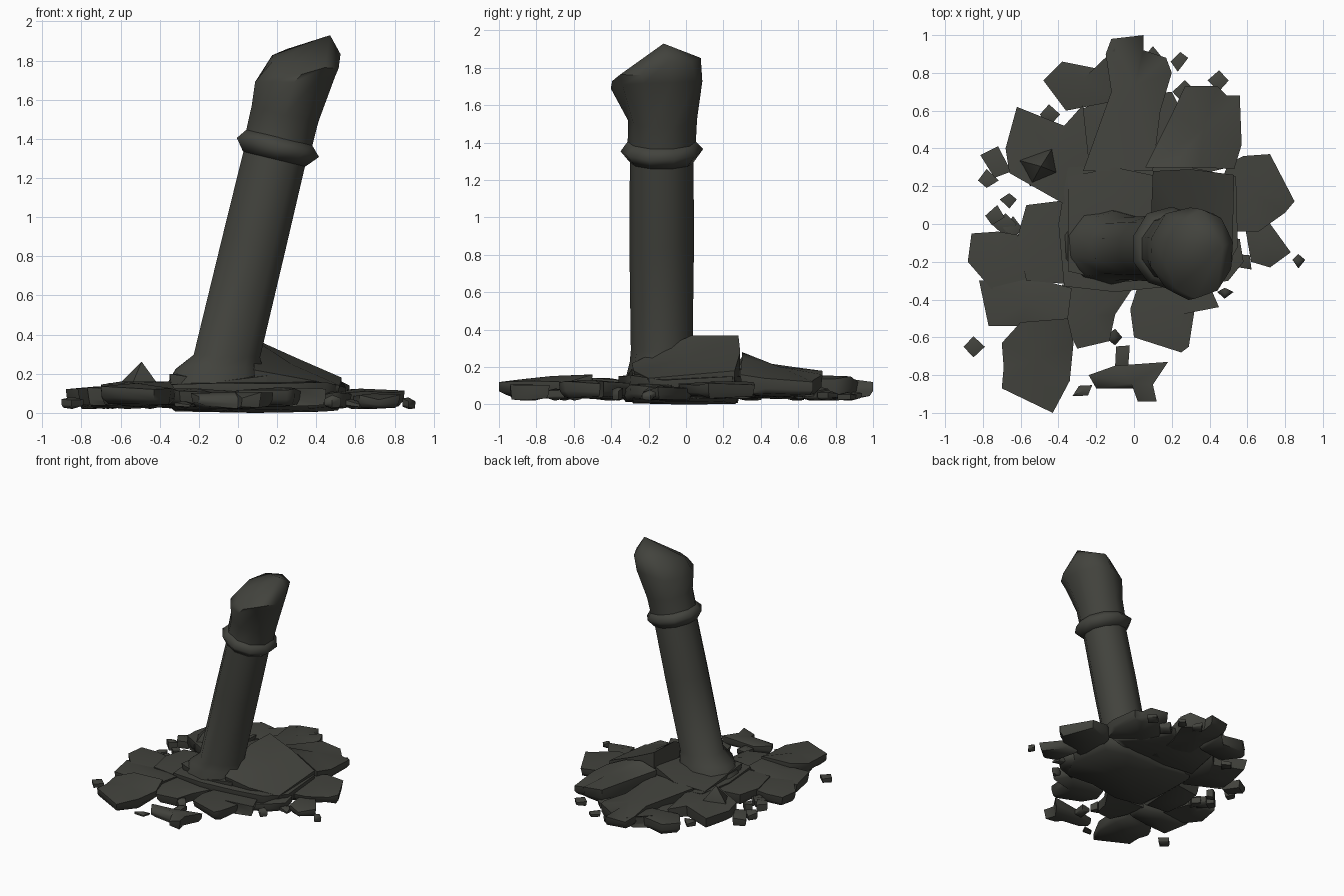
import bpy, bmesh, math, random
from mathutils import Vector

if "Cube" in bpy.data.objects:
    bpy.data.objects.remove(bpy.data.objects["Cube"])

random.seed(4)
stone = bpy.data.materials.new("dark_stone")
stone.diffuse_color = (0.055, 0.056, 0.047, 1)
stone.use_nodes = True
stone.node_tree.nodes["Principled BSDF"].inputs["Base Color"].default_value = stone.diffuse_color
stone.roughness = 0.9


def finish(bm, name, angle):
    bmesh.ops.recalc_face_normals(bm, faces=bm.faces)
    mesh = bpy.data.meshes.new(name)
    bm.to_mesh(mesh)
    bm.free()
    mesh.materials.append(stone)
    ob = bpy.data.objects.new(name, mesh)
    bpy.context.collection.objects.link(ob)
    bpy.ops.object.select_all(action='DESELECT')
    ob.select_set(True)
    bpy.context.view_layer.objects.active = ob
    bpy.ops.object.shade_smooth_by_angle(angle=math.radians(angle))
    return ob


def loft(rings, bottom, top, name, angle):
    """Skin a stack of equal rings and close both ends with fans."""
    bm = bmesh.new()
    vs = [[bm.verts.new(p) for p in r] for r in rings]
    n = len(rings[0])
    for a, b in zip(vs, vs[1:]):
        for i in range(n):
            j = (i + 1) % n
            bm.faces.new((a[i], a[j], b[j], b[i]))
    for ring, tip in ((vs[0], bottom), (vs[-1], top)):
        c = bm.verts.new(tip)
        for i in range(n):
            bm.faces.new((ring[i], ring[(i + 1) % n], c))
    return finish(bm, name, angle)


def slab(name, z0, z1, pts, lift=0.015):
    """Broken slab from a top outline; a third value overrides the height."""
    top = [Vector((p[0], p[1], p[2] if len(p) > 2 else z1 + random.uniform(-.025, .006))) for p in pts]
    c = sum(top, Vector()) / len(top)
    mid, low = [], []
    for p in top:
        k = random.uniform(0.94, 1.0)
        mid.append(Vector((c.x + (p.x - c.x) * k, c.y + (p.y - c.y) * k, z0 + (p.z - z0) * 0.45)))
        k = random.uniform(0.78, 0.95)
        low.append(Vector((c.x + (p.x - c.x) * k, c.y + (p.y - c.y) * k, z0 + random.uniform(0, .02))))
    loft([low, mid, top], (c.x, c.y, z0), (c.x, c.y, c.z + lift), name, 60)


def chip(i, x, y, r, stretch=1.0, turn=0.0):
    """Small loose stone with an irregular, sharp outline."""
    pts = []
    for k in range(4):
        a = turn + k * math.tau / 4
        d = r * random.uniform(0.75, 1.3)
        u, v = d * stretch * math.cos(a), d * math.sin(a)
        pts.append((x + u * math.cos(turn) - v * math.sin(turn), y + u * math.sin(turn) + v * math.cos(turn)))
    slab(f"chip_{i}", 0.02, random.uniform(0.06, 0.1), pts)


# Leaning shaft, collar and broken head, as rings along a tilted axis
TILT, ORIGIN, N = math.radians(13.5), Vector((0.20, -0.13, 1.36)), 10


def axis_point(u, v, t):
    return ORIGIN + Vector((u * math.cos(TILT) + t * math.sin(TILT), v, t * math.cos(TILT) - u * math.sin(TILT)))


def ring(t, ru, rv=None, cu=0, cv=0, su=0, sv=0, rough=0):
    rv, out = rv or ru, []
    for i in range(N):
        a = (i + 0.5) * math.tau / N
        k = 1 + random.uniform(-rough, rough)
        u, v = cu + ru * k * math.cos(a), cv + rv * k * math.sin(a)
        out.append(axis_point(u, v, t + su * u + sv * v + random.uniform(-rough, rough) * 0.25))
    return out


loft([ring(-1.27, 0.25, 0.21, -.03, .01, su=0.24, rough=.05), ring(-1.16, 0.22, 0.18, -.03, .01, su=0.24, rough=.05),
      ring(-1.1, 0.175, 0.165, su=0.2), ring(-0.5, 0.173), ring(-0.06, 0.17)],
     axis_point(0, 0, -1.3), axis_point(0, 0, -0.05), "shaft", 60)
loft([ring(-0.065, 0.172), ring(0.0, 0.225, rough=.03), ring(0.05, 0.18)],
     axis_point(0, 0, -0.05), axis_point(0, 0, 0.05), "collar", 100)
loft([ring(0.03, 0.182), ring(0.17, 0.18, 0.185, rough=.03),
      ring(0.36, 0.2, 0.245, 0.008, -0.018, 0.3, 0.05, rough=.04),
      ring(0.46, 0.18, 0.23, 0.035, -0.035, 0.25, 0.28, rough=.08)],
     axis_point(0, 0, 0.04), axis_point(0.13, 0.01, 0.617), "broken_head", 60)

# Central mound
slab("mound", 0.0, 0.16, [(-.37, -.33), (-.1, -.36), (.2, -.33), (.45, -.3), (.55, -.12, .13), (.54, .25, .15),
                          (.3, .3), (0, .32), (-.35, .3, .15), (-.4, 0)], 0.03)
slab("tilted_slab", 0.06, 0.3, [(.08, -.29, .22), (.3, -.28, .18), (.52, -.2, .14), (.53, .26, .18),
                                (.3, .29, .28), (.10, .28, .37), (.09, .03, .37)], 0.0)
slab("mound_shoulder", 0.05, 0.18, [(-.35, -.25, .2), (-.1, -.31, .16), (.15, -.29, .19), (.14, .25, .25),
                                    (-.1, .3, .18), (-.35, .25, .15)], 0.0)

# Large slabs around the back
slab("back_slab", 0.03, 0.15, [(-.27, .28, .17), (.1, .28, .19), (.14, .6), (.2, .8), (.17, .88), (.05, .92, .12),
                               (.05, 1.0, .12), (-.12, .98, .11), (-.15, .9), (-.12, .7)])
slab("back_right_slab", 0.04, 0.16, [(.06, .3, .24), (.2, .3, .28), (.35, .3, .25), (.53, .29, .16), (.57, .42, .14),
                                     (.56, .68, .12), (.49, .68, .13), (.44, .73, .16), (.27, .73, .18), (.2, .58, .2)])
slab("back_left_slab", 0.03, 0.15, [(-.36, .1), (-.66, .27), (-.68, .4), (-.62, .62), (-.37, .52), (-.27, .63),
                                    (-.24, .35), (-.27, .12)])
slab("left_spike", 0.06, 0.13, [(-.62, .34), (-.55, .2), (-.38, .26), (-.42, .42)], 0.14)
slab("back_left_block", 0.02, 0.12, [(-.48, .76), (-.38, .86), (-.18, .82), (-.1, .93), (-.1, .65), (-.36, .6)])
slab("back_gap_fill", 0.03, 0.1, [(-.35, .3), (-.3, .6), (-.15, .66), (.2, .7), (.3, .5), (.5, .3), (.1, .2)])

# Right side slabs
slab("right_slab", 0.03, 0.12, [(.45, .2), (.5, .32), (.58, .36), (.72, .37), (.85, .12), (.8, .06),
                                (.66, -.04), (.45, -.04)])
slab("right_block", 0.02, 0.09, [(.58, .03), (.7, .03), (.83, -.15), (.72, -.23), (.62, -.2)])
slab("right_edge_block", 0.02, 0.1, [(.4, -.05), (.56, -.08), (.58, -.2), (.5, -.3), (.35, -.33)])

# Front slabs
slab("front_right_slab", 0.03, 0.13, [(-.02, -.45), (.02, -.33), (.38, -.28), (.45, -.44), (.32, -.46),
                                      (.29, -.65), (.25, -.68), (0, -.6)])
slab("front_middle_slab", 0.03, 0.12, [(-.38, -.32), (0, -.33), (-.1, -.48), (-.13, -.62), (-.3, -.66), (-.38, -.5)])
slab("front_left_slab", 0.03, 0.14, [(-.6, -.52, .16), (-.35, -.5, .16), (-.32, -.63), (-.34, -.83), (-.43, -1.0, .12),
                                     (-.7, -.87), (-.69, -.76), (-.7, -.63)])
slab("left_front_slab", 0.02, 0.14, [(-.82, -.3), (-.55, -.28), (-.33, -.34), (-.35, -.5), (-.6, -.54), (-.77, -.54)])
slab("front_strip", 0.02, 0.1, [(-.24, -.8), (-.1, -.75), (.18, -.73), (.1, -.85), (.12, -.94), (.02, -.94),
                                (0, -.87), (-.2, -.87)])

# Left side slabs
slab("left_slab", 0.03, 0.13, [(-.86, -.05), (-.72, -.04), (-.6, -.06), (-.53, -.3), (-.75, -.35), (-.88, -.2)])
slab("left_inner_slab", 0.03, 0.14, [(-.57, .1), (-.33, .13), (-.33, -.32), (-.57, -.3), (-.62, -.08)])

# Loose chips round the rim
for i, c in enumerate([(.87, -.19, .035), (.48, -.36, .03, 1.4), (-.85, -.65, .045, 1.2), (-.74, .04, .05, 1.2, .7),
                       (-.73, .32, .06, 1.5, 2.2), (-.78, .23, .05), (.24, .87, .045, 1.4, .8),
                       (.45, .76, .06), (-.06, -.7, .045, 1.8, 1.2), (-.27, -.88, .035, 1.5, .3),
                       (-.1, -.6, .045), (-.68, .0, .06), (.1, .88, .06), (-.64, -.02, .06),
                       (.58, -.2, .05, 1, .4), (-.66, .13, .04, 1.3), (-.45, .58, .06), (.27, .7, .06)]):
    chip(i, *c)
